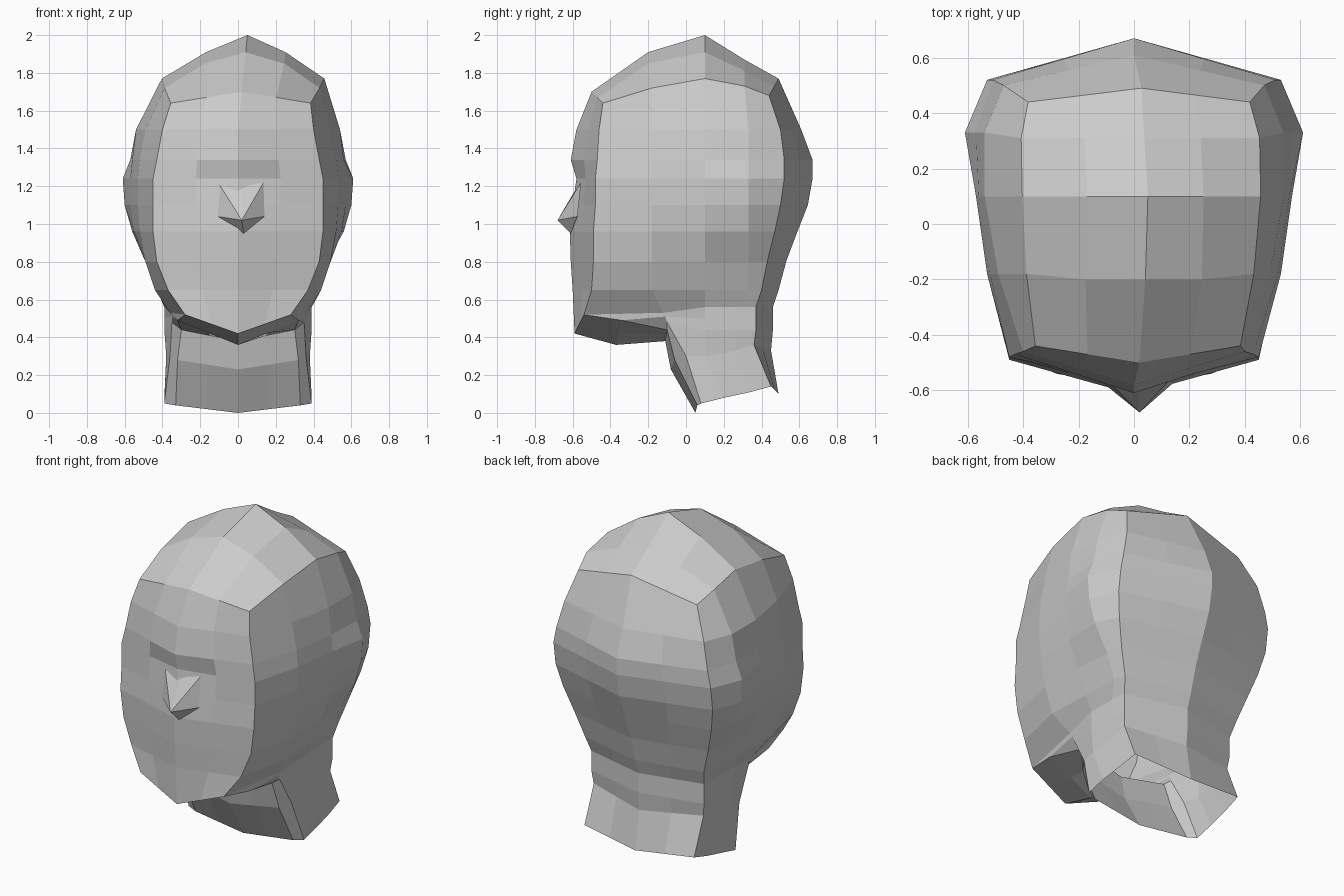
import bpy
import bmesh

cube = bpy.data.objects.get("Cube")
if cube:
    bpy.data.objects.remove(cube, do_unlink=True)

# One plain clay colour for everything
clay = bpy.data.materials.new("warmless_grey")
clay.use_nodes = True
GREY = (0.6, 0.6, 0.6, 1)
clay.diffuse_color = GREY
clay.node_tree.nodes["Principled BSDF"].inputs["Base Color"].default_value = GREY


def blend(a, b, t):
    """Point part of the way from a to b."""
    return tuple(p + (q - p) * t for p, q in zip(a, b))


def half_ring(front, face_edge, cheek, temple, ear, back_edge, back):
    """Half a ring, centre front to centre back, with in-between columns."""
    return [front, blend(front, face_edge, .5), face_edge, cheek, temple, ear,
            back_edge, blend(back, back_edge, .5), back]


def lean(point):
    """Slight sideways lean of the crown."""
    x, y, z = point
    return (x + .1 * max(0, z - 1.5), y, z)


def add_ring(bm, half):
    """Mirror a half ring to a closed loop of vertices."""
    mirrored = [(-x, y, z) for x, y, z in half[-2:0:-1]]
    return [bm.verts.new(lean(p)) for p in half + mirrored]


def loft(bm, upper, lower):
    count = len(upper)
    for i in range(count):
        j = (i + 1) % count
        bm.faces.new((upper[i], upper[j], lower[j], lower[i]))


def make_object(name, bm):
    bmesh.ops.recalc_face_normals(bm, faces=bm.faces[:])
    mesh = bpy.data.meshes.new(name)
    bm.to_mesh(mesh)
    bm.free()
    mesh.materials.append(clay)
    obj = bpy.data.objects.new(name, mesh)
    bpy.context.scene.collection.objects.link(obj)
    return obj


def skull_ring(z, front_y, edge_x, edge_y, cheek_x, temple_x, ear_x, back_x, back_edge_y, back_y):
    """Level ring around the face, sides and back of the skull."""
    return half_ring((0, front_y, z), (edge_x, edge_y, z), (cheek_x, -.18, z),
                     (temple_x, .1, z), (ear_x, .33, z), (back_x, back_edge_y, z),
                     (0, back_y, z))


def jaw_ring(front, face_edge, cheek, nape_z):
    """Ring that dips under the chin and runs level around the nape."""
    return half_ring(front, face_edge, cheek, (.39, .1, nape_z), (.385, .27, nape_z),
                     (.38, .37, nape_z), (0, .46, nape_z))


# Hairline: rim between the crown and the sides
hairline = half_ring((0, -.5, 1.7), (.37, -.44, 1.64), (.41, -.18, 1.72), (.43, .1, 1.77),
                     (.43, .31, 1.73), (.4, .44, 1.68), (0, .49, 1.77))

# Skull: forehead down to the jaw line
skull = [skull_ring(*row) for row in (
    (1.5, -.58, .40, -.46, .49, .54, .54, .47, .5, .61),
    (1.34, -.61, .43, -.47, .52, .56, .57, .51, .52, .67),
    (1.24, -.58, .45, -.48, .53, .57, .61, .53, .52, .67),
    (1.1, -.6, .45, -.48, .53, .57, .6, .53, .5, .645),
    (.96, -.615, .45, -.49, .52, .55, .56, .5, .47, .59),
    (.8, -.61, .43, -.49, .49, .49, .47, .45, .43, .53),
    (.65, -.6, .37, -.5, .44, .43, .42, .4, .4, .49))]

# Jaw: chin line, underside of the chin and throat
jaw = [jaw_ring((0, -.59, .42), (.28, -.54, .52), (.36, -.12, .53), .56),
       jaw_ring((0, -.37, .36), (.32, -.34, .49), (.35, -.11, .51), .5),
       jaw_ring((0, -.11, .38), (.3, -.1, .44), (.35, -.1, .48), .44)]

# Neck: slanting forward edge, open at the bottom
neck = [half_ring((0, -.08, .23), (.32, -.06, .28), (.36, 0, .3), (.38, .1, .3),
                  (.375, .26, .33), (.37, .36, .36), (0, .45, .33)),
        half_ring((0, .05, 0), (.33, .06, .04), (.39, .08, .05), (.39, .2, .08),
                  (.38, .34, .11), (.37, .45, .14), (0, .49, .1))]

bm = bmesh.new()
rings = [add_ring(bm, half) for half in [hairline] + skull + jaw + neck]
for upper, lower in zip(rings, rings[1:]):
    loft(bm, upper, lower)

# Crown: a grid bridging the hairline from front to back
rim = rings[0]
size = len(rim)
grid = [[rim[i] for i in (-2, -1, 0, 1, 2)]]
for step, (y, middle_z, side_z) in enumerate(((-.2, 1.91, 1.85), (.1, 2, 1.91), (.31, 1.87, 1.81))):
    inner = [bm.verts.new(lean((x, y, z)))
             for x, z in ((-.21, side_z), (0, middle_z), (.21, side_z))]
    grid.append([rim[size - 3 - step]] + inner + [rim[3 + step]])
grid.append([rim[i] for i in (10, 9, 8, 7, 6)])
for row, following in zip(grid, grid[1:]):
    for i in range(len(row) - 1):
        bm.faces.new((row[i], row[i + 1], following[i + 1], following[i]))
make_object("head", bm)

# Nose: faceted wedge with a pointed tip
bm = bmesh.new()
bridge, tip, base = [bm.verts.new(p) for p in
                     ((.02, -.575, 1.2), (.02, -.68, 1.02), (.03, -.61, .95))]
for side in (-1, 1):
    brow = bm.verts.new((.015 + side * .12, -.555, 1.22))
    nostril = bm.verts.new((.015 + side * .125, -.575, 1.04))
    for face in ((bridge, tip, brow), (brow, tip, nostril), (nostril, tip, base)):
        bm.faces.new(face)
make_object("nose", bm)
